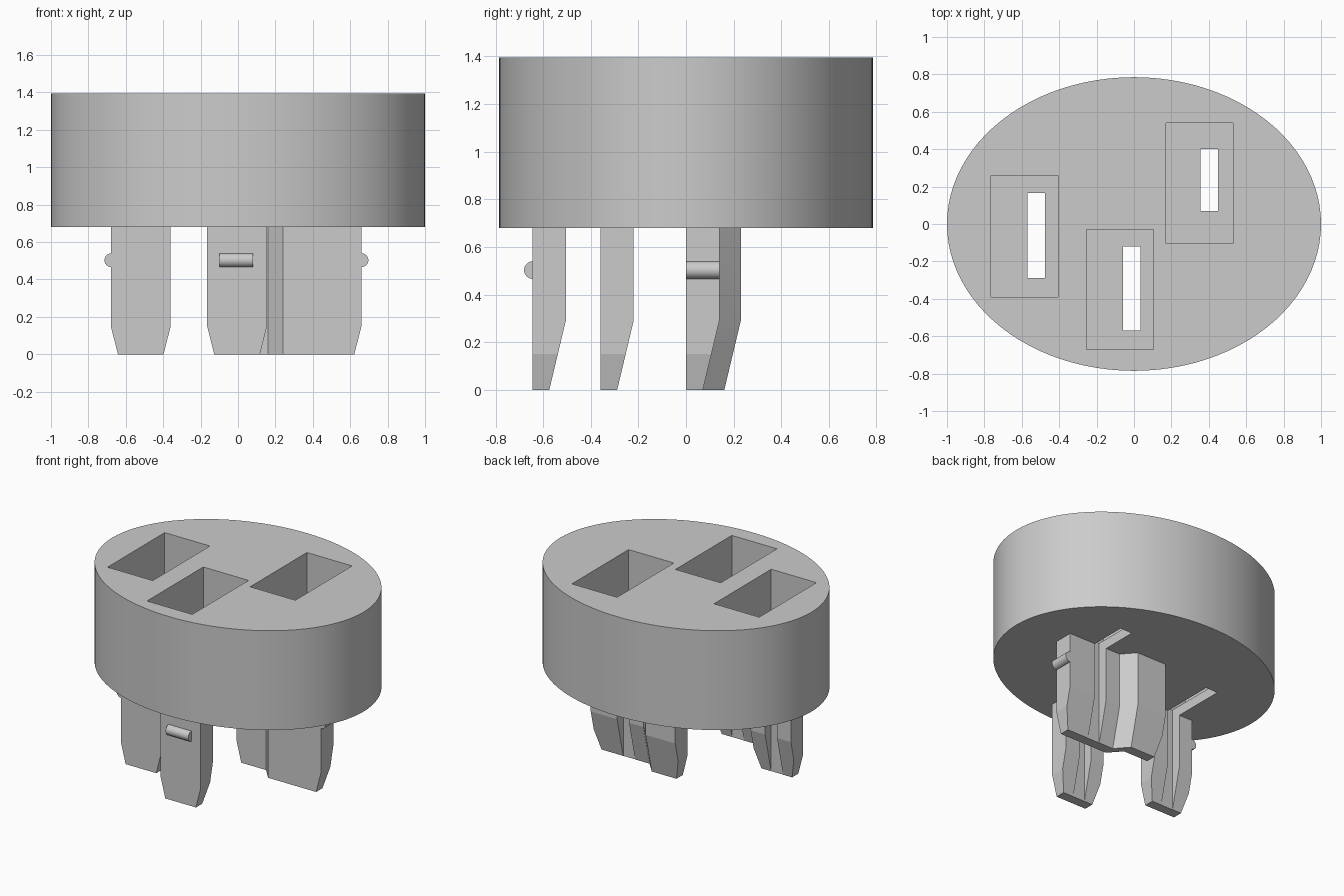
import bpy, bmesh, math
from mathutils import Matrix

cube = bpy.data.objects.get("Cube")
if cube:
    bpy.data.objects.remove(cube, do_unlink=True)

grey = bpy.data.materials.new("light_grey")
grey.use_nodes = True
grey.diffuse_color = (0.6, 0.6, 0.6, 1)
grey.node_tree.nodes["Principled BSDF"].inputs["Base Color"].default_value = (0.6, 0.6, 0.6, 1)

BASE, TOP, FLOOR = 0.68, 1.395, 0.75


def add_object(name, bm):
    bmesh.ops.recalc_face_normals(bm, faces=bm.faces)
    mesh = bpy.data.meshes.new(name)
    bm.to_mesh(mesh)
    bm.free()
    mesh.materials.append(grey)
    obj = bpy.data.objects.new(name, mesh)
    bpy.context.collection.objects.link(obj)
    return obj


def cut_box(target, x0, x1, y0, y1, z0, z1):
    """Cut a rectangular hole out of the target."""
    bm = bmesh.new()
    bmesh.ops.create_cube(bm, size=1)
    for v in bm.verts:
        v.co.x = x1 if v.co.x > 0 else x0
        v.co.y = y1 if v.co.y > 0 else y0
        v.co.z = z1 if v.co.z > 0 else z0
    cutter = add_object("cutter", bm)
    cutter.hide_render = True
    mod = target.modifiers.new("cut", "BOOLEAN")
    mod.operation, mod.solver, mod.object = "DIFFERENCE", "EXACT", cutter
    bpy.context.view_layer.update()
    bpy.context.view_layer.objects.active = target
    bpy.ops.object.modifier_apply(modifier=mod.name)
    bpy.data.objects.remove(cutter, do_unlink=True)


def leg(name, front, back):
    """Loft a cross-section down to a tip with a sloped back and tapered ends.
    front: fixed points, back: points that move forward towards the tip."""
    points = [(p, False) for p in front] + [(p, len(p) == 2) for p in back]
    low = min(p[0] for p, _ in points)
    high = max(p[0] for p, _ in points)
    bm = bmesh.new()
    rings = []
    for z in (BASE + 0.01, 0.29, 0.15, 0):
        slope = 0.069 * max(0, 1 - z / 0.29)
        inset = 0.038 * max(0, 1 - z / 0.15)
        ring = []
        for p, moves in points:
            x = min(max(p[0], low + inset), high - inset)
            ring.append(bm.verts.new((x, p[1] - slope * moves, z)))
        rings.append(ring)
    for upper, lower in zip(rings, rings[1:]):
        for i in range(len(upper)):
            j = (i + 1) % len(upper)
            bm.faces.new((upper[i], upper[j], lower[j], lower[i]))
    bm.faces.new(rings[0])
    bm.faces.new(rings[-1][::-1])
    return add_object(name, bm)


def channel(s0, s1, y):
    """Back edge of a leg around the slot; the channel floor (third item) stays put."""
    return [(s0, y + 0.14), (s0, y + 0.07, "fixed"), (s1, y + 0.07, "fixed"), (s1, y + 0.14)]


def bump(name, location, length, axis):
    """Small round snap rib."""
    bm = bmesh.new()
    bmesh.ops.create_cone(bm, cap_ends=True, segments=32, radius1=0.037,
                          radius2=0.037, depth=length)
    turn = Matrix.Rotation(math.pi / 2, 4, "Y" if axis == "X" else "X")
    bmesh.ops.transform(bm, matrix=Matrix.Translation(location) @ turn, verts=bm.verts)
    return add_object(name, bm)


# Oval body
bm = bmesh.new()
bmesh.ops.create_cone(bm, cap_ends=True, segments=96, radius1=1, radius2=1, depth=TOP - BASE)
bmesh.ops.transform(bm, matrix=Matrix.Translation((0, 0, (TOP + BASE) / 2))
                    @ Matrix.Diagonal((1, 0.785, 1, 1)), verts=bm.verts)
body = add_object("oval_body", bm)

# Deep pockets and the narrow slots through their floors
sockets = [
    ((-0.765, -0.405, -0.39, 0.26), (-0.57, -0.475, -0.29, 0.165)),
    ((-0.255, 0.105, -0.67, -0.03), (-0.06, 0.035, -0.57, -0.12)),
    ((0.17, 0.53, -0.105, 0.54), (0.355, 0.45, 0.07, 0.40)),
]
for pocket, slot in sockets:
    cut_box(body, *pocket, FLOOR, TOP + 0.1)
    cut_box(body, *slot, BASE - 0.1, FLOOR + 0.1)

# Two straight legs, channelled behind the slots
parts = [body]
for name, x0, x1, s0, s1, y in (("left_leg", -0.68, -0.36, -0.57, -0.475, -0.36),
                                ("middle_leg", -0.165, 0.155, -0.06, 0.035, -0.645)):
    back = [(x0, y + 0.14)] + channel(s0, s1, y) + [(x1, y + 0.14)]
    parts.append(leg(name, [(x1, y), (x0, y)], back))

# Wide leg with a stepped-back wing
parts.append(leg("right_leg", [(0.66, 0), (0.24, 0), (0.16, 0.09), (-0.075, 0.09)],
                 [(-0.075, 0.23), (0.16, 0.23), (0.24, 0.14)]
                 + channel(0.355, 0.45, 0) + [(0.66, 0.14)]))

# Snap ribs
parts.append(bump("left_bump", (-0.677, -0.29, 0.503), 0.14, "Y"))
parts.append(bump("middle_bump", (-0.01, -0.643, 0.503), 0.18, "X"))
parts.append(bump("right_bump", (0.66, 0.07, 0.503), 0.14, "Y"))

# Smooth the round surfaces, keep the edges sharp
bpy.context.view_layer.update()
bpy.ops.object.select_all(action="DESELECT")
for part in parts:
    part.select_set(True)
bpy.context.view_layer.objects.active = body
bpy.ops.object.shade_smooth_by_angle(angle=math.radians(12))
